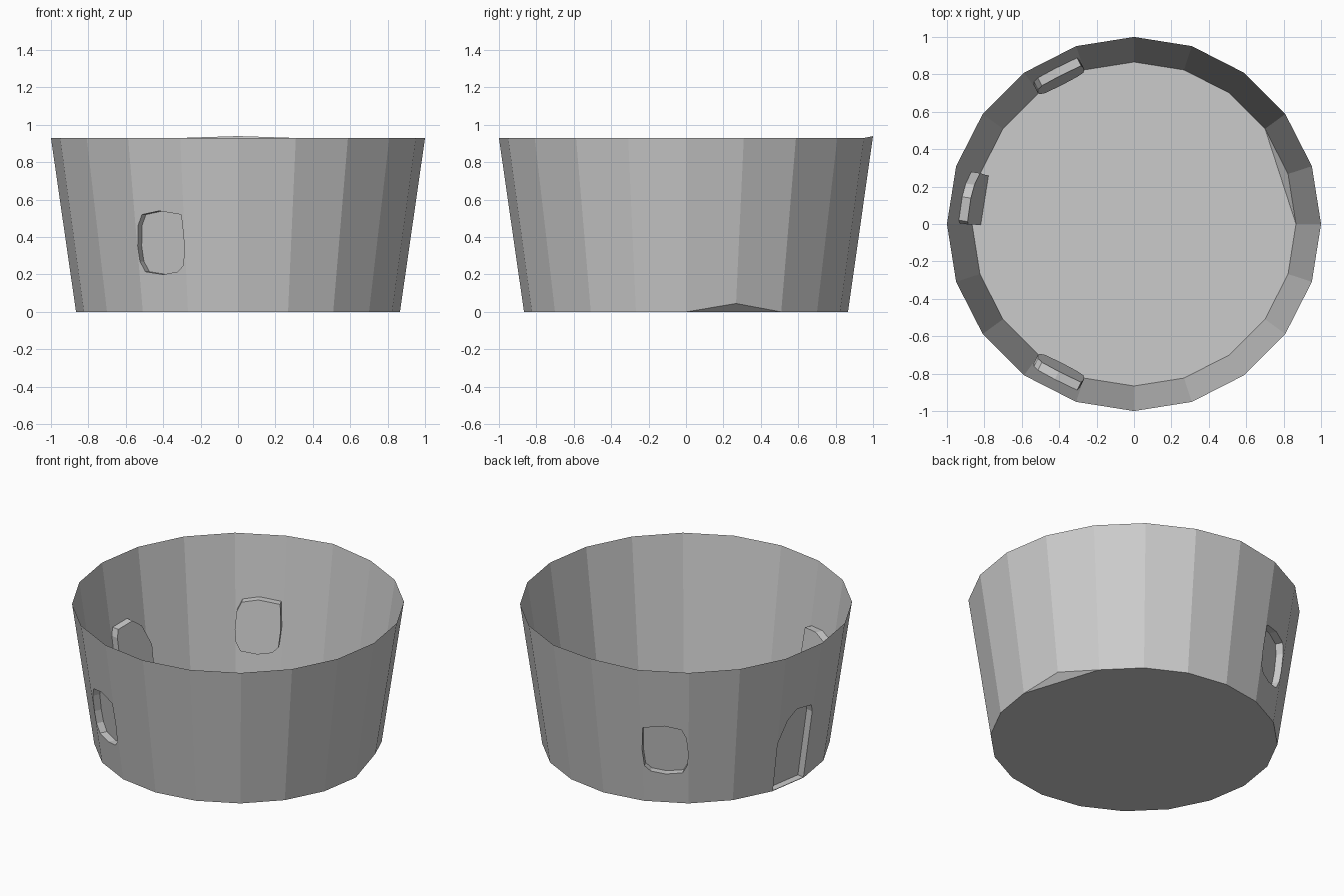
import bpy, bmesh
from math import sin, cos, pi
from mathutils import Vector

if "Cube" in bpy.data.objects:
    bpy.data.objects.remove(bpy.data.objects["Cube"])

SIDES, HEIGHT, R_BOTTOM, R_TOP, DEPTH = 20, 0.93, 0.866, 1.0, 0.047
STEP = 2 * pi / SIDES

# Recess outlines on a facet: (fraction across, height)
window = [(0.01, .35), (.03, .27), (.13, .215), (.5, .20), (.82, .215), (.95, .25),
          (.985, .36), (.97, .44), (.95, .52), (.5, .54), (.15, .52), (.05, .46)]
window_back = [(1 - u, z) for u, z in reversed(window)]
doorway = [(.01, .004), (.99, .004), (.985, .46), (.93, .51), (.5, .525), (.25, .47), (.01, .33)]
recesses = {6: window_back, 9: doorway, 13: window}


def wall_point(facet, u, z, inset=0.0):
    r = R_BOTTOM + (R_TOP - R_BOTTOM) * z / HEIGHT
    a, b = facet * STEP, (facet + 1) * STEP
    p = Vector((cos(a), sin(a), 0)).lerp(Vector((cos(b), sin(b), 0)), u) * r
    m = (a + b) / 2
    return p - Vector((cos(m), sin(m), 0)) * inset + Vector((0, 0, z))


def loop_edges(bm, verts):
    edges = []
    for a, b in zip(verts, verts[1:] + verts[:1]):
        edges.append(bm.edges.get((a, b)) or bm.edges.new((a, b)))
    return edges


bm = bmesh.new()
low = [bm.verts.new(wall_point(k, 0, 0)) for k in range(SIDES)]
top = [bm.verts.new(wall_point(k, 0, HEIGHT)) for k in range(SIDES)]
low[1].co.z = 0.045    # slightly lifted base corner
top[5].co.z = 0.94     # slightly raised rim corner

# Side facets, three of them with a pocket pressed inward
for k in range(SIDES):
    n = (k + 1) % SIDES
    corners = [low[k], low[n], top[n], top[k]]
    if k not in recesses:
        bm.faces.new(corners)
        continue
    shape = recesses[k]
    outer = [bm.verts.new(wall_point(k, u, z)) for u, z in shape]
    inner = [bm.verts.new(wall_point(k, u, z, DEPTH)) for u, z in shape]
    edges = loop_edges(bm, corners) + loop_edges(bm, outer)
    mid = (k + 0.5) * STEP
    bmesh.ops.triangle_fill(bm, use_beauty=True, edges=edges,
                            normal=Vector((cos(mid), sin(mid), -0.14)))
    for i in range(len(shape)):
        j = (i + 1) % len(shape)
        bm.faces.new((outer[i], outer[j], inner[j], inner[i]))
    bm.faces.new(inner)

# Floor, with a small flap up to the lifted corner
bm.faces.new(([low[0]] + low[2:])[::-1])
bm.faces.new((low[2], low[1], low[0]))

bmesh.ops.recalc_face_normals(bm, faces=bm.faces)
mesh = bpy.data.meshes.new("bucket")
bm.to_mesh(mesh)
bm.free()
bpy.context.collection.objects.link(bpy.data.objects.new("bucket", mesh))
